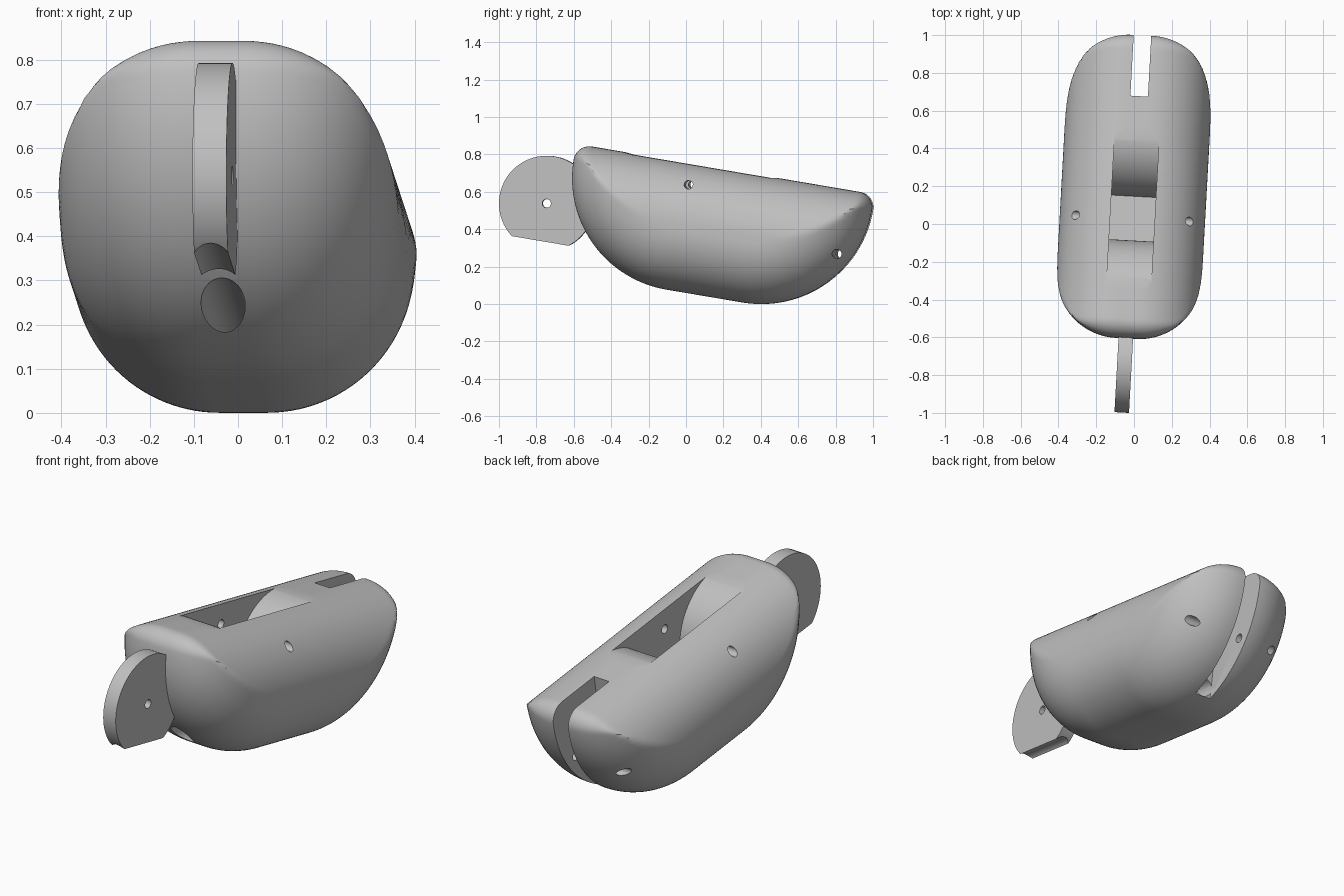
import bpy, bmesh
from math import radians, sin, cos, sqrt
from mathutils import Matrix, Vector

cube = bpy.data.objects.get("Cube")
if cube:
    bpy.data.objects.remove(cube, do_unlink=True)

grey = bpy.data.materials.new("plain_grey")
grey.use_nodes = True
COLOUR = (0.53, 0.53, 0.53, 1)
grey.diffuse_color = COLOUR
grey.node_tree.nodes["Principled BSDF"].inputs["Base Color"].default_value = COLOUR

# Everything is modelled in a level frame (x across, y along, z up), then pitched and yawed
POSE = (Matrix.Translation((-0.01, 0, -0.007))
        @ Matrix.Rotation(radians(-3.15), 4, 'Z')
        @ Matrix.Rotation(radians(-9.6), 4, 'X'))

TOP, BOTTOM = 0.753, 0.066
FRONT, REAR = -0.72, 0.90
BIG_R = 0.604                 # lower end curves
SHOULDER = BOTTOM + BIG_R     # height where end curves meet the top corners
CORNER_R = TOP - SHOULDER
EDGE_R, STRIP = 0.33, 0.055   # side rounding and half width of the flat rim
PIN_Z, CHANNEL_Z = 0.408, 0.178


def arc(y, z, r, start, end, steps):
    angles = [radians(start + (end - start) * i / steps) for i in range(steps + 1)]
    return [Vector((y + r * cos(a), z + r * sin(a))) for a in angles]


def line(a, b, steps):
    return [a.lerp(b, i / steps) for i in range(1, steps)]


def make_object(name, bm):
    bmesh.ops.recalc_face_normals(bm, faces=bm.faces[:])
    mesh = bpy.data.meshes.new(name)
    bm.to_mesh(mesh)
    bm.free()
    obj = bpy.data.objects.new(name, mesh)
    bpy.context.collection.objects.link(obj)
    mesh.materials.append(grey)
    obj.matrix_world = POSE
    return obj


def prism(name, points, half):
    """Side outline extruded across the width."""
    bm = bmesh.new()
    face = bm.faces.new([bm.verts.new((-half, p[0], p[1])) for p in points])
    new = bmesh.ops.extrude_face_region(bm, geom=[face])["geom"]
    moved = [v for v in new if isinstance(v, bmesh.types.BMVert)]
    bmesh.ops.translate(bm, verts=moved, vec=(2 * half, 0, 0))
    return make_object(name, bm)


def pin(name, y, z, r):
    return prism(name, arc(y, z, r, 0, 360, 32)[:-1], 0.6)


def carve(obj, cutters):
    for cutter in cutters:
        mod = obj.modifiers.new(cutter.name, 'BOOLEAN')
        mod.operation, mod.solver, mod.object = 'DIFFERENCE', 'EXACT', cutter
    bpy.context.view_layer.update()
    graph = bpy.context.evaluated_depsgraph_get()
    mesh = bpy.data.meshes.new_from_object(obj.evaluated_get(graph))
    obj.modifiers.clear()
    obj.data = mesh


def body_outline():
    rear_low = arc(REAR - BIG_R, SHOULDER, BIG_R, -90, 0, 40)
    rear_top = arc(REAR - CORNER_R, SHOULDER, CORNER_R, 0, 90, 12)
    front_top = arc(FRONT + CORNER_R, SHOULDER, CORNER_R, 90, 180, 12)
    front_low = arc(FRONT + BIG_R, SHOULDER, BIG_R, 180, 270, 40)
    return (rear_low + rear_top[1:] + line(rear_top[-1], front_top[0], 36)
            + front_top + front_low[1:] + line(front_low[-1], rear_low[0], 12))


def make_body():
    """Outline inflated sideways: a round-over whose width depends on inset depth."""
    outline = body_outline()
    count, rings = len(outline), 28
    centre = Vector(((FRONT + REAR) / 2, (TOP + BOTTOM) / 2))
    walls = []
    for i, p in enumerate(outline):
        edge = (outline[(i + 1) % count] - p).normalized()
        walls.append((p, Vector((-edge.y, edge.x))))

    def half_width(q):
        depth = max(0, min((q - p).dot(n) for p, n in walls))
        return STRIP + sqrt(max(0, EDGE_R ** 2 - max(0, EDGE_R - depth) ** 2))

    bm = bmesh.new()
    rows = {-1: [], 1: []}
    for ring in range(rings):
        s = (ring / rings) ** 2
        flat = [p.lerp(centre, s) for p in outline]
        widths = [half_width(q) if ring else STRIP for q in flat]
        for side in rows:
            rows[side].append([bm.verts.new((side * w, q.x, q.y))
                               for q, w in zip(flat, widths)])
    for side, grid in rows.items():
        hub = bm.verts.new((side * half_width(centre), centre.x, centre.y))
        for i in range(count):
            j = (i + 1) % count
            for a, b in zip(grid, grid[1:]):
                bm.faces.new((a[i], a[j], b[j], b[i]))
            bm.faces.new((grid[-1][i], grid[-1][j], hub))
    for i in range(count):
        j = (i + 1) % count
        bm.faces.new((rows[-1][0][i], rows[-1][0][j], rows[1][0][j], rows[1][0][i]))
    return make_object("body", bm)


# Cutters: pocket with two humped ends, rear slot, cross pins, lengthwise channel
HUMP_R = 0.315
pocket = prism("pocket_cutter",
               arc(-0.482, TOP - HUMP_R, HUMP_R, 90, 0, 32)
               + arc(0.39, TOP - HUMP_R, HUMP_R, 180, 90, 32)
               + [Vector((0.39, 1)), Vector((-0.482, 1))], 0.118)
slot = prism("slot_cutter", [(0.56, -0.3), (1.3, -0.3), (1.3, 1.2), (0.56, 1.2)], 0.0465)
top_pin = pin("top_pin_cutter", -0.078, 0.641, 0.023)
rear_pin = pin("rear_pin_cutter", 0.764, PIN_Z, 0.024)
tab_pin = pin("tab_pin_cutter", -0.825, 0.413, 0.023)

bm = bmesh.new()
bmesh.ops.create_cone(bm, cap_ends=True, segments=48, radius1=0.05, radius2=0.05, depth=1.9,
                      matrix=Matrix.Translation((0, -0.35, CHANNEL_Z))
                      @ Matrix.Rotation(radians(90), 4, 'X'))
channel = make_object("channel_cutter", bm)

# Visible parts
body = make_body()
tab = prism("front_tab", arc(-0.825, 0.413, 0.255, 0, 360, 72)[:-1], 0.0385)
carve(body, [pocket, slot, top_pin, rear_pin, channel])
carve(tab, [tab_pin, channel])

for cutter in (pocket, slot, top_pin, rear_pin, tab_pin, channel):
    bpy.data.objects.remove(cutter, do_unlink=True)

bpy.ops.object.select_all(action='DESELECT')
for part in (body, tab):
    part.select_set(True)
    bpy.context.view_layer.objects.active = part
bpy.ops.object.shade_smooth_by_angle(angle=radians(30))
